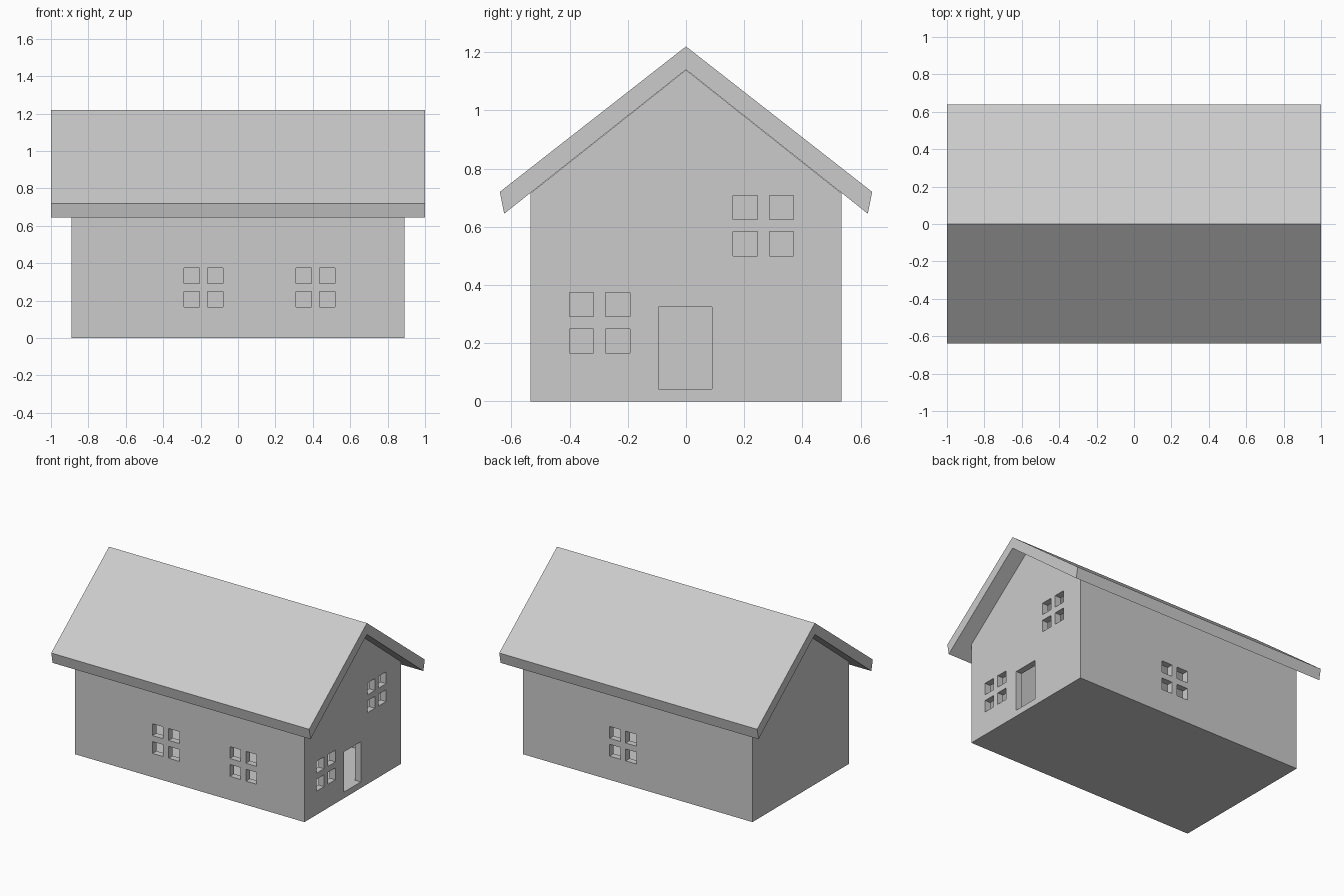
import bpy
import bmesh

cube = bpy.data.objects.get("Cube")
if cube:
    bpy.data.objects.remove(cube, do_unlink=True)

# One plain colour for the whole house
grey = bpy.data.materials.new("plain grey")
grey.use_nodes = True
grey.diffuse_color = (0.6, 0.6, 0.6, 1)
grey.node_tree.nodes["Principled BSDF"].inputs["Base Color"].default_value = (0.6, 0.6, 0.6, 1)


def finish(bm, name):
    bmesh.ops.recalc_face_normals(bm, faces=bm.faces)
    mesh = bpy.data.meshes.new(name)
    bm.to_mesh(mesh)
    bm.free()
    mesh.materials.append(grey)
    obj = bpy.data.objects.new(name, mesh)
    bpy.context.collection.objects.link(obj)
    return obj


def prism(name, profile, half_length):
    """Extrude a (y, z) profile along x."""
    bm = bmesh.new()
    face = bm.faces.new([bm.verts.new((-half_length, y, z)) for y, z in profile])
    new = bmesh.ops.extrude_face_region(bm, geom=[face])["geom"]
    verts = [v for v in new if isinstance(v, bmesh.types.BMVert)]
    bmesh.ops.translate(bm, verts=verts, vec=(2 * half_length, 0, 0))
    return finish(bm, name)


def add_box(bm, centre, size):
    verts = bmesh.ops.create_cube(bm, size=1)["verts"]
    bmesh.ops.scale(bm, verts=verts, vec=size)
    bmesh.ops.translate(bm, verts=verts, vec=centre)


def carve(target, cutter):
    mod = target.modifiers.new("carve", 'BOOLEAN')
    mod.operation = 'DIFFERENCE'
    mod.solver = 'EXACT'
    mod.object = cutter
    bpy.context.view_layer.objects.active = target
    bpy.ops.object.modifier_apply(modifier=mod.name)
    bpy.data.objects.remove(cutter, do_unlink=True)


LENGTH, WIDTH, WALL = 0.89, 0.535, 0.045   # half length, half width, thickness
EAVE, RIDGE = 0.715, 1.139
SLOPE = (RIDGE - EAVE) / WIDTH


# Gabled walls with a hollow inside
def gable(half_width, base, ridge):
    eave = ridge - SLOPE * half_width
    return [(-half_width, base), (half_width, base), (half_width, eave),
            (0, ridge), (-half_width, eave)]


walls = prism("walls", gable(WIDTH, 0, RIDGE), LENGTH)
cavity = prism("cavity_cutter", gable(WIDTH - WALL, 0.04, RIDGE - 0.03), LENGTH - WALL)
carve(walls, cavity)

# Doorway and four-pane window openings
PANE, STEP, DEPTH = 0.083, 0.0625, 0.16
bm = bmesh.new()
add_box(bm, (LENGTH, -0.003, 0.184), (DEPTH, 0.184, 0.282))


def window(along, z, side):
    for da in (-STEP, STEP):
        for dz in (-STEP, STEP):
            if side == "end":
                add_box(bm, (LENGTH, along + da, z + dz), (DEPTH, PANE, PANE))
            else:
                y = -WIDTH if side == "front" else WIDTH
                add_box(bm, (along + da, y, z + dz), (PANE, DEPTH, PANE))


window(-0.184, 0.27, "front")
window(0.415, 0.27, "front")
window(0.114, 0.27, "back")
window(-0.297, 0.27, "end")
window(0.266, 0.604, "end")
carve(walls, finish(bm, "opening_cutter"))

# Overhanging pitched roof slab
right_half = [(0.64, 0.72), (0.625, 0.645)]
left_half = [(-y, z) for y, z in reversed(right_half)]
prism("roof", [(0, 1.22)] + right_half + [(0, 1.14)] + left_half, 1.0)
